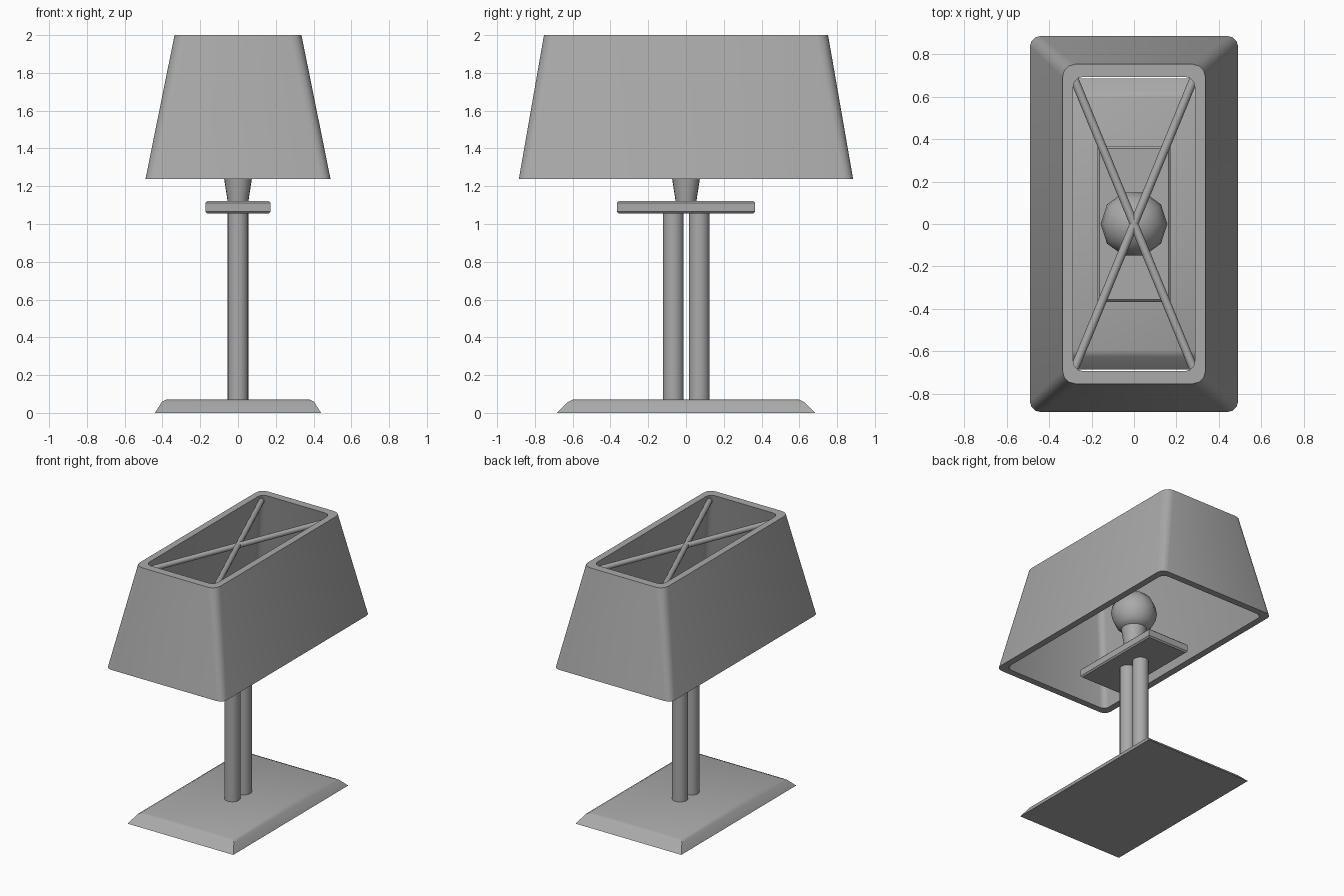
import bpy, bmesh, math
from mathutils import Vector

cube = bpy.data.objects.get("Cube")
if cube:
    bpy.data.objects.remove(cube, do_unlink=True)

grey = bpy.data.materials.new("plain grey")
grey.use_nodes = True
grey.diffuse_color = (0.4, 0.4, 0.4, 1)
grey.node_tree.nodes["Principled BSDF"].inputs["Base Color"].default_value = (0.4, 0.4, 0.4, 1)


def finish(name, bm, angle=35):
    bmesh.ops.recalc_face_normals(bm, faces=bm.faces)
    mesh = bpy.data.meshes.new(name)
    bm.to_mesh(mesh)
    bm.free()
    mesh.materials.append(grey)
    obj = bpy.data.objects.new(name, mesh)
    bpy.context.collection.objects.link(obj)
    bpy.ops.object.select_all(action='DESELECT')
    obj.select_set(True)
    bpy.context.view_layer.objects.active = obj
    bpy.ops.object.shade_smooth_by_angle(angle=math.radians(angle))
    return obj


def rect_ring(z, hx, hy, r=0, steps=3):
    """Rectangle outline with rounded corners, counter-clockwise."""
    if r == 0:
        return [(sx * hx, sy * hy, z) for sx, sy in ((1, 1), (-1, 1), (-1, -1), (1, -1))]
    pts = []
    for q, (sx, sy) in enumerate(((1, 1), (-1, 1), (-1, -1), (1, -1))):
        for i in range(steps + 1):
            a = (q + i / steps) * math.pi / 2
            pts.append((sx * (hx - r) + r * math.cos(a), sy * (hy - r) + r * math.sin(a), z))
    return pts


def round_ring(z, r, sides):
    return [(r * math.cos(math.tau * i / sides), r * math.sin(math.tau * i / sides), z)
            for i in range(sides)]


def loft(name, rings, closed=False, angle=35):
    """Skin a stack of outlines; cap the ends unless the stack closes on itself."""
    bm = bmesh.new()
    loops = [[bm.verts.new(p) for p in ring] for ring in rings]
    n = len(loops[0])
    pairs = list(zip(loops, loops[1:]))
    if closed:
        pairs.append((loops[-1], loops[0]))
    else:
        bm.faces.new(loops[0])
        bm.faces.new(loops[-1])
    for a, b in pairs:
        for i in range(n):
            j = (i + 1) % n
            bm.faces.new((a[i], a[j], b[j], b[i]))
    return finish(name, bm, angle)


def rod(name, start, end, radius, sides):
    start, end = Vector(start), Vector(end)
    axis = end - start
    bm = bmesh.new()
    bmesh.ops.create_cone(bm, cap_ends=True, segments=sides, radius1=radius,
                          radius2=radius, depth=axis.length)
    bmesh.ops.rotate(bm, verts=bm.verts, matrix=axis.to_track_quat('Z', 'Y').to_matrix())
    bmesh.ops.translate(bm, verts=bm.verts, vec=(start + end) / 2)
    return finish(name, bm)


# Base slab with sloping edges
loft("base", [rect_ring(0, 0.44, 0.685), rect_ring(0.058, 0.403, 0.625),
              rect_ring(0.072, 0.375, 0.595)])

# Twin upright posts
for side, y in (("front", -0.067), ("back", 0.07)):
    rod(side + "_post", (0, y, 0.06), (0, y, 1.065), 0.055, 20)

# Plate on the posts, with softened edges
e = 0.01
loft("plate", [rect_ring(1.055, 0.172 - e, 0.366 - e), rect_ring(1.055 + e, 0.172, 0.366),
               rect_ring(1.122 - e, 0.172, 0.366), rect_ring(1.122, 0.172 - e, 0.366 - e)])

# Bulb holder and faceted bulb
loft("bulb_socket", [round_ring(1.12, 0.055, 20), round_ring(1.36, 0.092, 20)])
R, centre = 0.157, 1.46
loft("bulb", [round_ring(centre + R * math.sin(math.radians(a)),
                         R * math.cos(math.radians(a)), 10)
              for a in (-54, -36, -18, 0, 18, 36, 54, 72, 89)], angle=50)

# Hollow tapered shade
loft("shade", [rect_ring(1.237, 0.49, 0.885, 0.05), rect_ring(2, 0.336, 0.752, 0.06),
               rect_ring(2, 0.286, 0.692, 0.045), rect_ring(1.237, 0.44, 0.835, 0.04)],
     closed=True)

# Crossed wires bracing the top of the shade
for name, s in (("left_brace", 1), ("right_brace", -1)):
    rod(name, (-s * 0.28, -0.68, 1.955), (s * 0.28, 0.68, 1.955), 0.02, 12)
